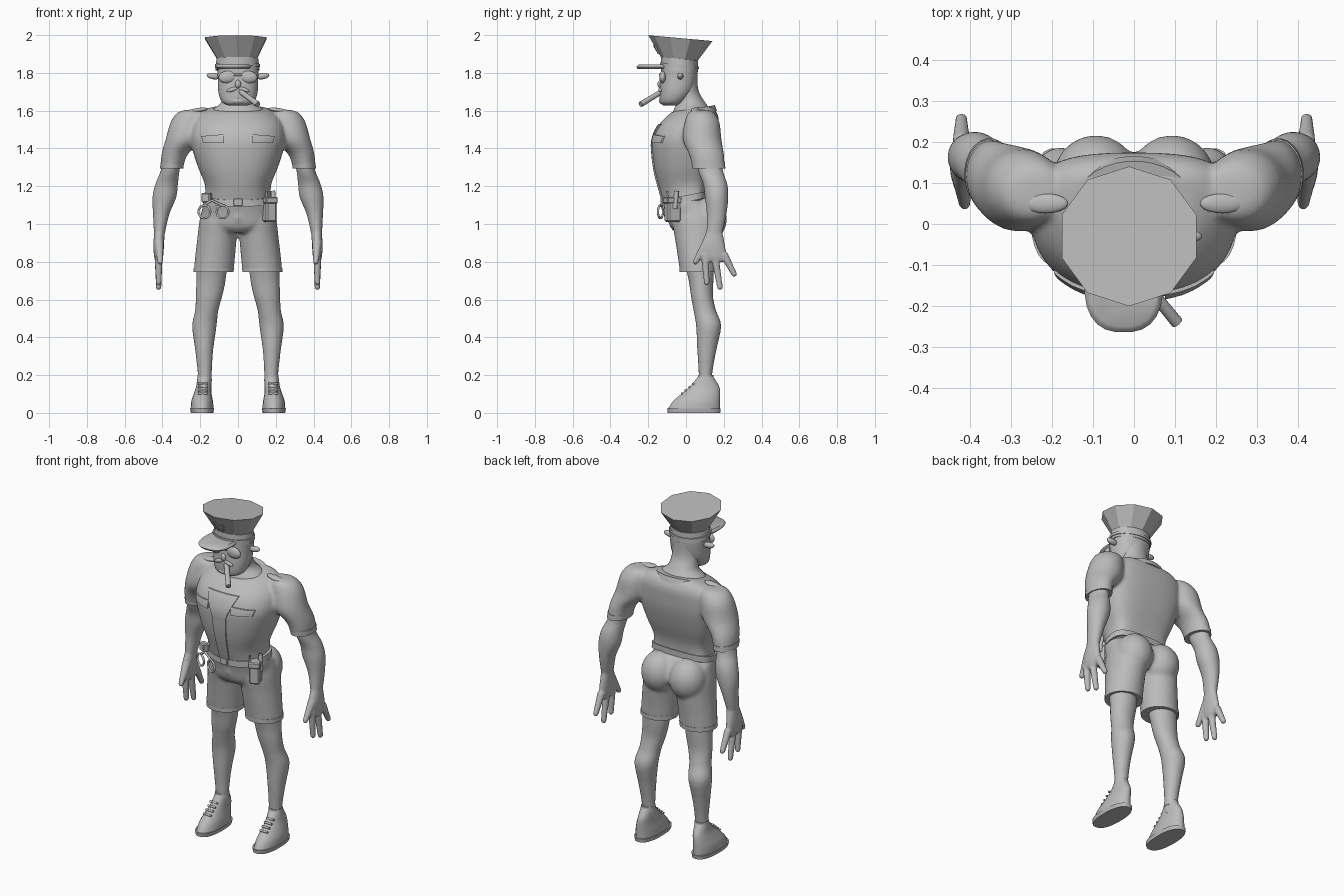
import bpy
import bmesh
import math
from mathutils import Vector, Matrix
from mathutils.bvhtree import BVHTree

old = bpy.data.objects.get("Cube")
if old:
    bpy.data.objects.remove(old, do_unlink=True)

grey = bpy.data.materials.new("plain_grey")
grey.use_nodes = True
COLOUR = (0.5, 0.5, 0.5, 1)
grey.diffuse_color = COLOUR
grey.node_tree.nodes["Principled BSDF"].inputs["Base Color"].default_value = COLOUR


def finish(name, bm, smooth=40):
    """Turn a bmesh into a named, shaded object."""
    bmesh.ops.recalc_face_normals(bm, faces=bm.faces)
    mesh = bpy.data.meshes.new(name)
    bm.to_mesh(mesh)
    bm.free()
    mesh.materials.append(grey)
    if smooth:
        mesh.shade_smooth()
        mesh.set_sharp_from_angle(angle=math.radians(smooth))
    obj = bpy.data.objects.new(name, mesh)
    bpy.context.collection.objects.link(obj)
    return obj


def blend(name, parts, voxel, passes):
    """Melt overlapping parts into one smooth skin."""
    bm = bmesh.new()
    for part in parts:
        bm.from_mesh(part.data)
        bpy.data.objects.remove(part, do_unlink=True)
    obj = finish(name, bm)
    remesh = obj.modifiers.new("skin", 'REMESH')
    remesh.mode = 'VOXEL'
    remesh.voxel_size = voxel
    remesh.use_smooth_shade = True
    soften = obj.modifiers.new("soften", 'SMOOTH')
    soften.iterations = passes


def spline(a, b, c, d, t):
    return [0.5 * (2 * q + (r - p) * t + (2 * p - 5 * q + 4 * r - s) * t * t
                   + (3 * q - p - 3 * r + s) * t ** 3) for p, q, r, s in zip(a, b, c, d)]


def loft(name, rings, n=24, steps=4, power=2, tilt=0, bow=0, smooth=40):
    """Skin stacked oval rings given as (x, y, z, x radius, y radius)."""
    path = []
    last = len(rings) - 1
    for i in range(last):
        keys = [rings[min(max(i + k, 0), last)] for k in (-1, 0, 1, 2)]
        path += [spline(*keys, j / steps) for j in range(steps)]
    path.append(rings[-1])
    bm = bmesh.new()
    loops = []
    for x, y, z, rx, ry in path:
        loop = []
        for k in range(n):
            a = math.tau * (k + 0.5) / n
            c, s = math.cos(a), math.sin(a)
            dx = rx * math.copysign(abs(c) ** (2 / power), c)
            dy = ry * math.copysign(abs(s) ** (2 / power), s) + bow * c * c
            loop.append(bm.verts.new((x + dx, y + dy, z + tilt * dy)))
        loops.append(loop)
    for lo, hi in zip(loops, loops[1:]):
        for k in range(n):
            bm.faces.new((lo[k], lo[(k + 1) % n], hi[(k + 1) % n], hi[k]))
    bm.faces.new(loops[0])
    bm.faces.new(loops[-1])
    return finish(name, bm, smooth)


def ball(name, place, size, turn=0):
    bm = bmesh.new()
    bmesh.ops.create_uvsphere(bm, u_segments=20, v_segments=12, radius=1)
    bm.transform(Matrix.Translation(place) @ Matrix.Rotation(turn, 4, 'Y')
                 @ Matrix.Diagonal((*size, 1)))
    return finish(name, bm, 60)


def box(name, place, size, turn=0):
    bm = bmesh.new()
    bmesh.ops.create_cube(bm, size=1)
    bm.transform(Matrix.Translation(place) @ Matrix.Rotation(turn, 4, 'Z')
                 @ Matrix.Diagonal((*size, 1)))
    bmesh.ops.bevel(bm, geom=bm.edges[:], offset=min(size) * 0.15, segments=1, affect='EDGES')
    return finish(name, bm, 0)


def rod(name, start, end, r1, r2):
    a, b = Vector(start), Vector(end)
    bm = bmesh.new()
    bmesh.ops.create_cone(bm, cap_ends=True, segments=12, radius1=r1, radius2=r2, depth=(b - a).length)
    turn = (b - a).to_track_quat('Z', 'Y').to_matrix().to_4x4()
    bm.transform(Matrix.Translation((a + b) / 2) @ turn)
    return finish(name, bm)


def plate(name, target, corners, lift=0.007, n=8):
    """Thin panel laid over the front of a target; corners are (x, z)."""
    tree = BVHTree.FromPolygons([v.co for v in target.data.vertices],
                                [p.vertices[:] for p in target.data.polygons])
    a, b, c, d = [Vector(p) for p in corners]
    bm = bmesh.new()
    grid = []
    for i in range(n + 1):
        row = []
        for j in range(n + 1):
            p = a.lerp(b, i / n).lerp(d.lerp(c, i / n), j / n)
            y = tree.ray_cast(Vector((p.x, -1, p.y)), Vector((0, 1, 0)))[0].y
            row.append([bm.verts.new((p.x, y + o, p.y)) for o in (-lift, 0.002)])
        grid.append(row)
    for i in range(n):
        for j in range(n):
            quad = (grid[i][j], grid[i + 1][j], grid[i + 1][j + 1], grid[i][j + 1])
            for side in (0, 1):
                bm.faces.new([v[side] for v in quad])
    rim = [r[0] for r in grid] + grid[-1][1:] + [r[-1] for r in grid[-2::-1]] + grid[0][-2:0:-1]
    for p, q in zip(rim, rim[1:] + rim[:1]):
        bm.faces.new((p[0], q[0], q[1], p[1]))
    return finish(name, bm)


# Torso, given as height, half width, front and back
body = [(1.11, .178, -.115, .1), (1.2, .175, -.14, .107), (1.3, .213, -.165, .14), (1.4, .244, -.178, .165),
        (1.47, .252, -.178, .172), (1.54, .235, -.15, .172), (1.59, .19, -.1, .15), (1.61, .14, -.07, .12)]
torso = loft("torso", [(0, (f + b) / 2, z, w, (b - f) / 2) for z, w, f, b in body],
             n=40, power=2.5, tilt=.15, bow=.035)
for z, top, low, tall in ((1.13, .045, .03, .27), (1.4, .1, .045, .13)):
    plate("shirt_placket", torso, [(-low, z), (low, z), (top, z + tall), (-top, z + tall)])
shirt = [torso]

# Collar, neck and belt
loft("collar", [(0, .035, 1.572, .172, .13), (0, .035, 1.606, .152, .118)], n=32, steps=2, tilt=.2)
loft("neck", [(0, .035, 1.55, .155, .11), (0, .033, 1.6, .14, .1), (0, .025, 1.645, .088, .076),
              (0, 0, 1.71, .08, .066), (0, -.005, 1.8, .085, .066)])
loft("belt", [(0, -.008, 1.115, .19, .118), (0, -.008, 1.15, .188, .118)], n=40, steps=1, power=2.4,
     tilt=.2, bow=.03)
box("belt_buckle", (0, -.128, 1.115), (.045, .015, .04))

# Head and face
loft("head", [(0, -.08, 1.628, .05, .04), (0, -.072, 1.645, .085, .065), (0, -.05, 1.7, .105, .09),
              (0, -.038, 1.78, .108, .097), (0, -.035, 1.85, .11, .095)], power=2.3)
ball("nose", (0, -.135, 1.74), (.016, .016, .022))
ball("chin", (0, -.115, 1.652), (.05, .028, .022))
rod("glasses_bridge", (-.02, -.137, 1.79), (.02, -.137, 1.79), .006, .006)
for s in (1, -1):
    ball("glasses_lens", (s * .055, -.123, 1.778), (.048, .018, .033), s * .1)
    ball("moustache_half", (s * .03, -.135, 1.712), (.033, .01, .011), s * .3)
    ball("ear", (s * .13, -.03, 1.783), (.036, .016, .017), s * -.15)
rod("cigar", (.015, -.13, 1.7), (.105, -.24, 1.633), .014, .015)

# Peaked cap
loft("cap_band", [(-.003, -.035, 1.815, .117, .1), (-.003, -.035, 1.875, .112, .098)], steps=1, tilt=-.1)
loft("cap_trim", [(-.003, -.035, 1.83, .121, .104), (-.003, -.035, 1.845, .121, .104)], steps=1, tilt=-.1)
crown = loft("cap_crown", [(-.005, -.035, 1.87, .108, .095), (-.012, -.03, 1.984, .172, .17)],
             n=10, steps=1, tilt=-.09, smooth=0)
plate("cap_badge", crown, [(-.04, 1.9), (.005, 1.9), (.018, 1.945), (-.05, 1.945)])
loft("cap_visor", [(-.025, -.14, 1.82, .085, .115), (-.025, -.145, 1.832, .096, .119),
                   (-.025, -.14, 1.845, .085, .11)], power=2.5, steps=2)

# Shorts
shorts = [loft("seat", [(0, .04, .96, .09, .09), (0, .045, 1.0, .18, .13), (0, .025, 1.07, .19, .125),
                        (0, -.005, 1.13, .184, .112)], n=32, power=2.3, tilt=.1),
          ball("fly", (0, -.045, 1.04), (.045, .058, .06))]

for s in (1, -1):
    def side(rings):
        return [(s * r[0], *r[1:]) for r in rings]

    # Shirt details
    plate("pocket_flap", torso, [(s * .075, 1.43), (s * .185, 1.43), (s * .195, 1.465), (s * .075, 1.475)], .009)
    ball("shoulder_strap", (s * .215, .05, 1.602), (.055, .024, .012), s * .15)

    # Arms
    shirt.append(loft("sleeve", side([
        (.24, .08, 1.605, .03, .035), (.245, .08, 1.59, .075, .068), (.265, .085, 1.54, .092, .092),
        (.285, .085, 1.45, .098, .103), (.335, .108, 1.37, .07, .093), (.35, .12, 1.3, .06, .086)])))
    loft("sleeve_cuff", side([(.348, .118, 1.325, .063, .089), (.351, .121, 1.295, .062, .088)]), steps=1)
    arm = [loft("forearm", side([
        (.345, .12, 1.36, .05, .07), (.36, .13, 1.28, .05, .066), (.378, .155, 1.21, .06, .064),
        (.39, .162, 1.14, .063, .062), (.407, .162, 1.05, .043, .052), (.416, .15, .95, .029, .042)])),
        loft("palm", side([(.416, .15, .96, .028, .042), (.42, .143, .88, .028, .065),
                           (.42, .15, .82, .023, .065), (.42, .155, .8, .014, .05)]))]
    for root, tip, drop in ((.1, .11, .69), (.15, .18, .665), (.2, .255, .735)):
        arm.append(rod("finger", (s * .42, root, .84), (s * .42, tip, drop), .022, .015))
        arm.append(ball("fingertip", (s * .42, tip, drop), (.015, .015, .015)))
    arm.append(rod("thumb", (s * .418, .11, .9), (s * .412, .05, .8), .025, .015))
    arm.append(ball("thumb_tip", (s * .412, .05, .8), (.015, .015, .015)))
    blend("arm_and_hand", arm, .006, 4)

    # Legs
    shorts.append(ball("buttock", (s * .093, .11, 1.025), (.105, .107, .12)))
    shorts.append(loft("shorts_leg", side([
        (.1, .04, 1.1, .085, .1), (.104, .055, 1.02, .1, .13), (.11, .06, .94, .104, .122),
        (.12, .062, .84, .106, .108), (.129, .065, .75, .106, .098)])))
    loft("shorts_hem", side([(.128, .065, .77, .107, .1), (.129, .065, .745, .107, .099)]), steps=1)
    blend("bare_leg", [
        loft("leg", side([(.137, .07, .8, .082, .08), (.143, .08, .7, .078, .066), (.153, .084, .62, .071, .059),
                          (.166, .1, .54, .062, .06), (.178, .12, .46, .065, .067), (.179, .11, .33, .048, .051),
                          (.176, .103, .2, .037, .036), (.176, .105, .12, .037, .04)])),
        ball("kneecap", (s * .152, .052, .64), (.045, .026, .05))], .01, 6)

    # Shoes
    loft("shoe_sole", side([(.19, .042, 0, .06, .14), (.19, .042, .022, .064, .143)]), steps=1, power=2.4)
    loft("shoe", side([(.19, .042, .02, .061, .139), (.19, .055, .06, .058, .126), (.187, .078, .1, .048, .104),
                       (.182, .098, .14, .04, .078), (.178, .104, .19, .037, .042)]))
    loft("sock", side([(.177, .104, .17, .039, .043), (.177, .104, .2, .037, .041)]), steps=2)
    for k in range(4):
        y, z = -.022 + .02 * k, .103 + .017 * k
        rod("shoe_lace", (s * .187 - .025, y, z), (s * .187 + .025, y, z), .006, .006)

blend("shirt", shirt, .01, 5)
blend("shorts", shorts, .01, 7)

# Belt kit: pouch and radio on the left, handcuffs on the right
box("holster", (.165, -.07, 1.075), (.062, .075, .13), .4)
box("holster_flap", (.165, -.072, 1.125), (.068, .082, .035), .4)
rod("baton", (.19, -.06, 1.08), (.185, -.05, 1.175), .014, .012)
rod("radio_aerial", (.15, -.1, 1.13), (.15, -.1, 1.175), .007, .005)
for x, y in ((-.178, -.1), (-.082, -.135)):
    bpy.ops.mesh.primitive_torus_add(location=(x, y, 1.065), rotation=(math.pi / 2, 0, -.4), major_radius=.034,
                                     minor_radius=.006, major_segments=20, minor_segments=8)
    cuff = bpy.context.object
    cuff.name = "handcuff"
    cuff.data.materials.append(grey)
    cuff.data.shade_smooth()
    rod("cuff_link", (x, y, 1.099), (-.14, -.112, 1.125), .006, .006)
box("cuff_pouch", (-.165, -.085, 1.14), (.05, .035, .05), -.5)
